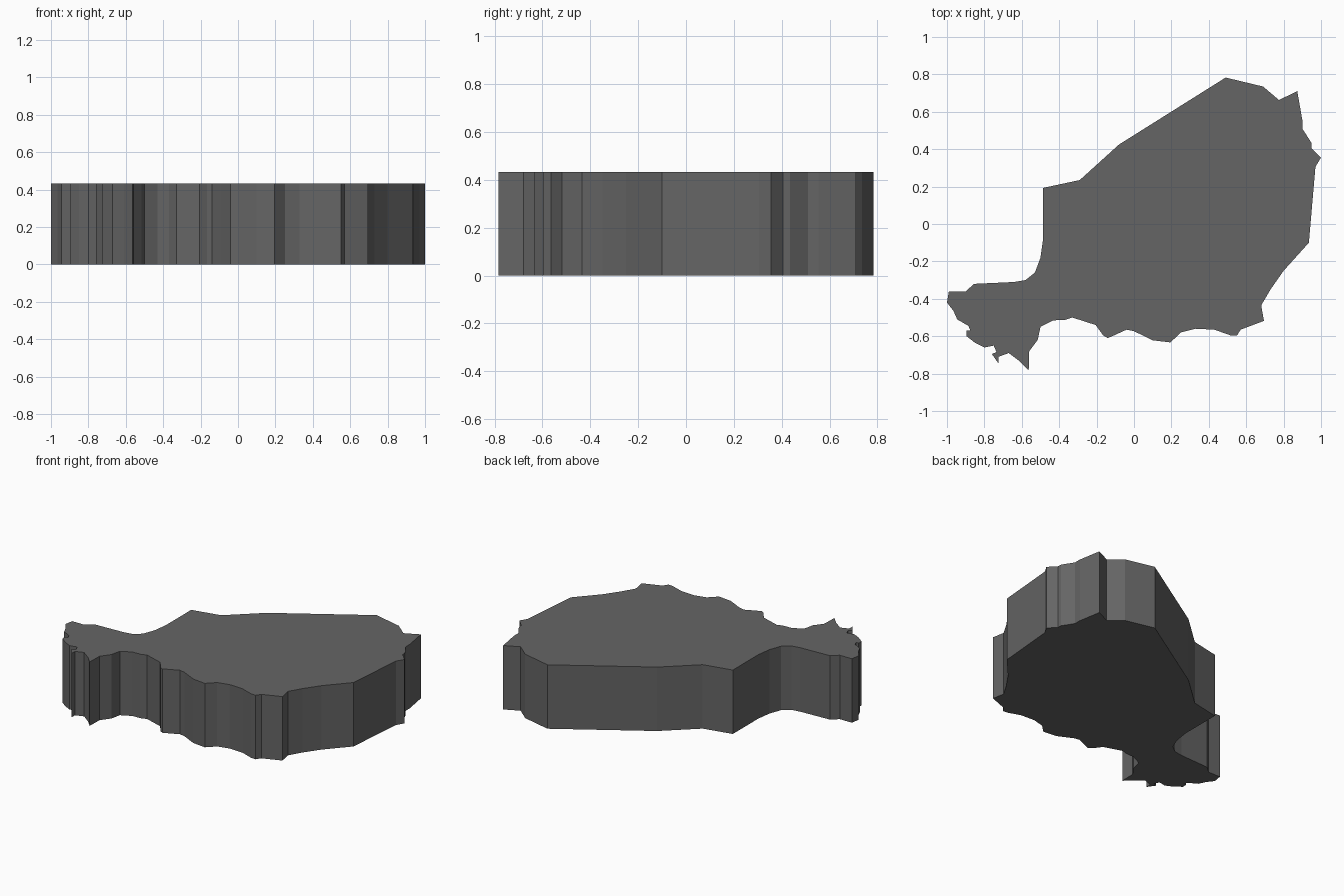
import bpy, bmesh

HEIGHT = 0.433

# Outline of the slab, clockwise from the upper-left corner
outline = [
    (-.486, .193), (-.29, .235), (-.08, .425), (.49, .783), (.69, .735),
    (.775, .663), (.873, .71), (.90, .555), (.90, .51), (.948, .435),
    (.95, .405), (1.0, .355), (.97, .305), (.935, -.10), (.80, -.25),
    (.73, -.35), (.68, -.435), (.695, -.518), (.65, -.535), (.57, -.565),
    (.55, -.597), (.515, -.595), (.43, -.565), (.33, -.56), (.25, -.58),
    (.195, -.633), (.10, -.622), (.0, -.573), (-.04, -.565), (-.09, -.588),
    (-.14, -.61), (-.165, -.595), (-.205, -.54), (-.33, -.50), (-.37, -.513),
    (-.43, -.515), (-.50, -.55), (-.515, -.62), (-.56, -.68), (-.563, -.783),
    (-.61, -.735), (-.67, -.69), (-.725, -.71), (-.725, -.745), (-.76, -.695),
    (-.735, -.685), (-.75, -.65), (-.80, -.66), (-.85, -.635), (-.895, -.60),
    (-.895, -.57), (-.875, -.57), (-.885, -.545), (-.945, -.51),
    (-.965, -.465), (-1.0, -.42), (-.99, -.36), (-.90, -.36), (-.855, -.32),
    (-.64, -.31), (-.58, -.30), (-.53, -.26), (-.50, -.18), (-.486, -.08),
]

# Flat base face, extruded straight up into a solid slab
bm = bmesh.new()
base = bm.faces.new([bm.verts.new((x, y, 0)) for x, y in outline])
result = bmesh.ops.extrude_face_region(bm, geom=[base], use_keep_orig=True)
top = [g for g in result["geom"] if isinstance(g, bmesh.types.BMVert)]
bmesh.ops.translate(bm, verts=top, vec=(0, 0, HEIGHT))
# Triangulate the concave caps and point all faces outward
caps = [f for f in bm.faces if len(f.verts) > 4]
bmesh.ops.triangulate(bm, faces=caps, ngon_method='EAR_CLIP')
bmesh.ops.recalc_face_normals(bm, faces=bm.faces)

mesh = bpy.data.meshes.new("map_slab")
bm.to_mesh(mesh)
bm.free()
slab = bpy.data.objects.new("map_slab", mesh)
bpy.context.collection.objects.link(slab)

# Dark grey surface
mat = bpy.data.materials.new("dark_grey")
mat.diffuse_color = (0.13, 0.13, 0.13, 1)
mesh.materials.append(mat)
